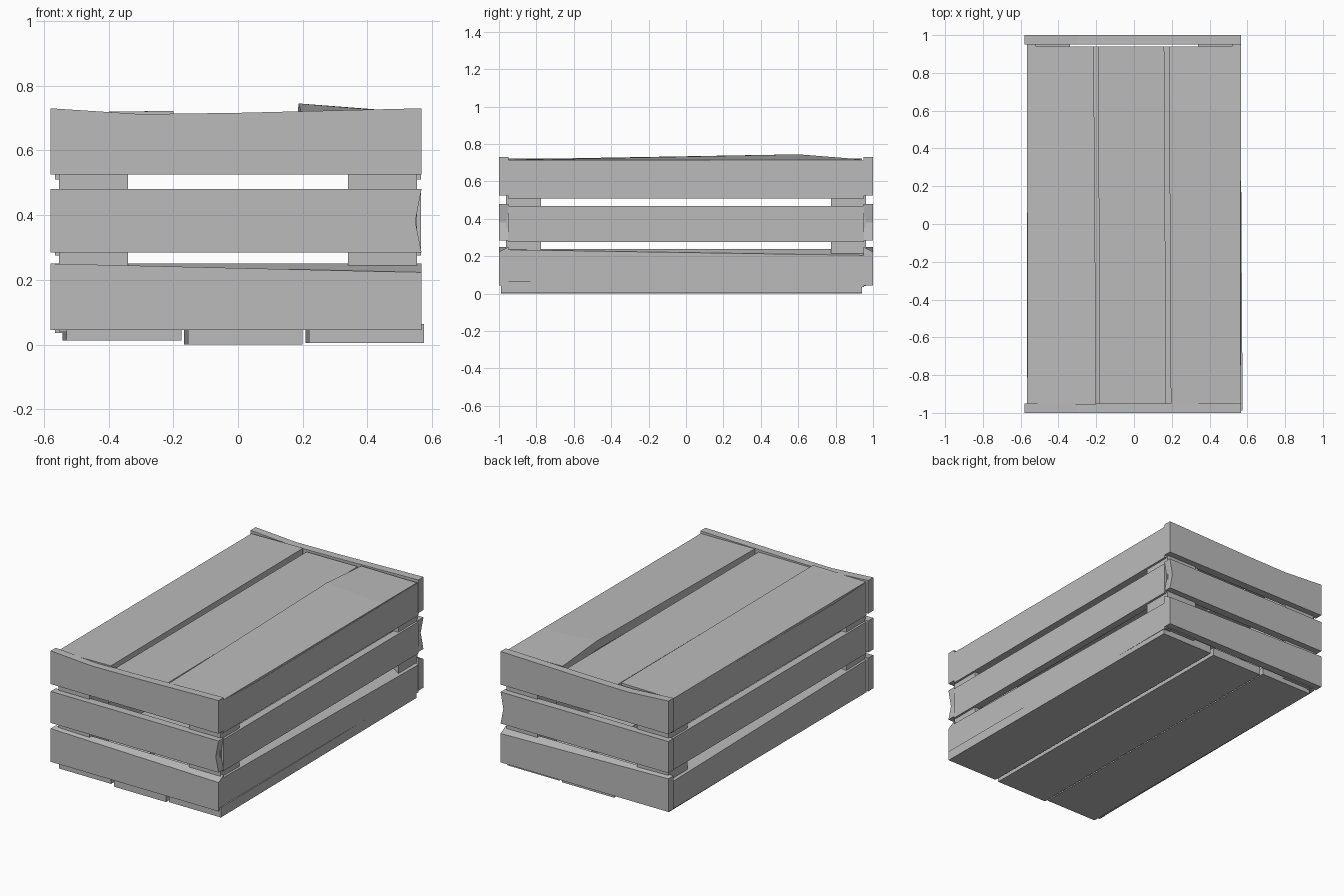
import bpy
import bmesh

cube = bpy.data.objects.get("Cube")
if cube:
    bpy.data.objects.remove(cube, do_unlink=True)

wood = bpy.data.materials.new("grey_wood")
wood.use_nodes = True
grey = (0.5, 0.5, 0.5, 1)
wood.diffuse_color = grey
wood.node_tree.nodes["Principled BSDF"].inputs["Base Color"].default_value = grey


def loft(name, rings):
    """Closed flat-shaded solid through matching rings of points."""
    bm = bmesh.new()
    loops = [[bm.verts.new(p) for p in ring] for ring in rings]
    n = len(loops[0])
    for a, b in zip(loops, loops[1:]):
        for i in range(n):
            j = (i + 1) % n
            bm.faces.new((a[i], a[j], b[j], b[i]))
    bm.faces.new(loops[0])
    bm.faces.new(loops[-1])
    bmesh.ops.recalc_face_normals(bm, faces=bm.faces)
    mesh = bpy.data.meshes.new(name)
    bm.to_mesh(mesh)
    bm.free()
    mesh.materials.append(wood)
    obj = bpy.data.objects.new(name, mesh)
    bpy.context.collection.objects.link(obj)
    return obj


def plank(name, axis, sections):
    """Sections: (position, near edge, far edge, bottom, top at near, top at far)."""
    rings = []
    for t, lo, hi, bottom, top_lo, top_hi in sections:
        quad = [(lo, bottom), (hi, bottom), (hi, top_hi), (lo, top_lo)]
        rings.append([(t, a, z) if axis == "x" else (a, t, z) for a, z in quad])
    return loft(name, rings)


# End boards, front and back, with worn edges
X0, X1 = -0.58, 0.567
for end, s in (("front", -1), ("back", 1)):
    outer, inner = s * 1.0, s * 0.95
    plank(end + "_lower_board", "x", [(X0, outer, inner, 0.045, 0.25, 0.25),
                                      (X1, outer, inner, 0.045, 0.223, 0.25)])
    notched = [(X0, 0.285), (X1, 0.285), (0.548, 0.38), (X1, 0.48), (X0, 0.48)]
    loft(end + "_middle_board", [[(x, y, z) for x, z in notched] for y in (outer, inner)])
    plank(end + "_upper_board", "x", [(x, outer, inner, 0.525, z, z) for x, z in
                                      ((X0, 0.73), (-0.3, 0.712), (0, 0.716), (X1, 0.73))])

# Side boards, left and right
for side, s in (("right", -1), ("left", 1)):
    outer, inner = s * 0.566, s * 0.52
    plank(side + "_lower_board", "y", [(-0.952, outer, inner, 0.035, 0.235, 0.24),
                                       (0.952, outer, inner, 0.035, 0.205, 0.24)])
    plank(side + "_middle_board", "y", [(y, outer, inner, 0.275, 0.47, 0.47)
                                        for y in (-0.952, 0.952)])
    plank(side + "_upper_board", "y", [(y, outer, inner, 0.51, z, z) for y, z in
                                       ((-0.952, 0.715), (-0.65, 0.702), (0.952, 0.712))])

# Corner posts
for side, s in (("right", -1), ("left", 1)):
    for end, e in (("front", -1), ("back", 1)):
        plank(f"{end}_{side}_post", "y", [(e * y, s * 0.34, s * 0.553, 0.04, 0.69, 0.69)
                                          for y in (0.775, 0.962)])

# Floor planks, slightly skewed
for name, x, bottom, top in (("right", -0.53, 0.012, 0.055), ("middle", -0.155, 0, 0.05),
                             ("left", 0.22, 0.005, 0.064)):
    plank(name + "_floor_plank", "y", [
        (-0.988, x, x + 0.355, bottom, top, top),
        (0.94, x - 0.012, x + 0.343, bottom, top, top)])

# Lid planks, the last one warped upward along its inner edge
plank("right_lid_plank", "y", [(-0.955, -0.563, -0.2, 0.67, 0.717, 0.722),
                               (0.94, -0.567, -0.213, 0.67, 0.717, 0.722)])
plank("middle_lid_plank", "y", [(-0.955, -0.182, 0.17, 0.66, 0.705, 0.705),
                                (0.94, -0.19, 0.16, 0.66, 0.705, 0.708)])
plank("left_lid_plank", "y", [(-0.955, 0.195, 0.564, 0.67, 0.718, 0.714),
                              (0.6, 0.187, 0.564, 0.69, 0.745, 0.716),
                              (0.94, 0.185, 0.564, 0.67, 0.718, 0.716)])
